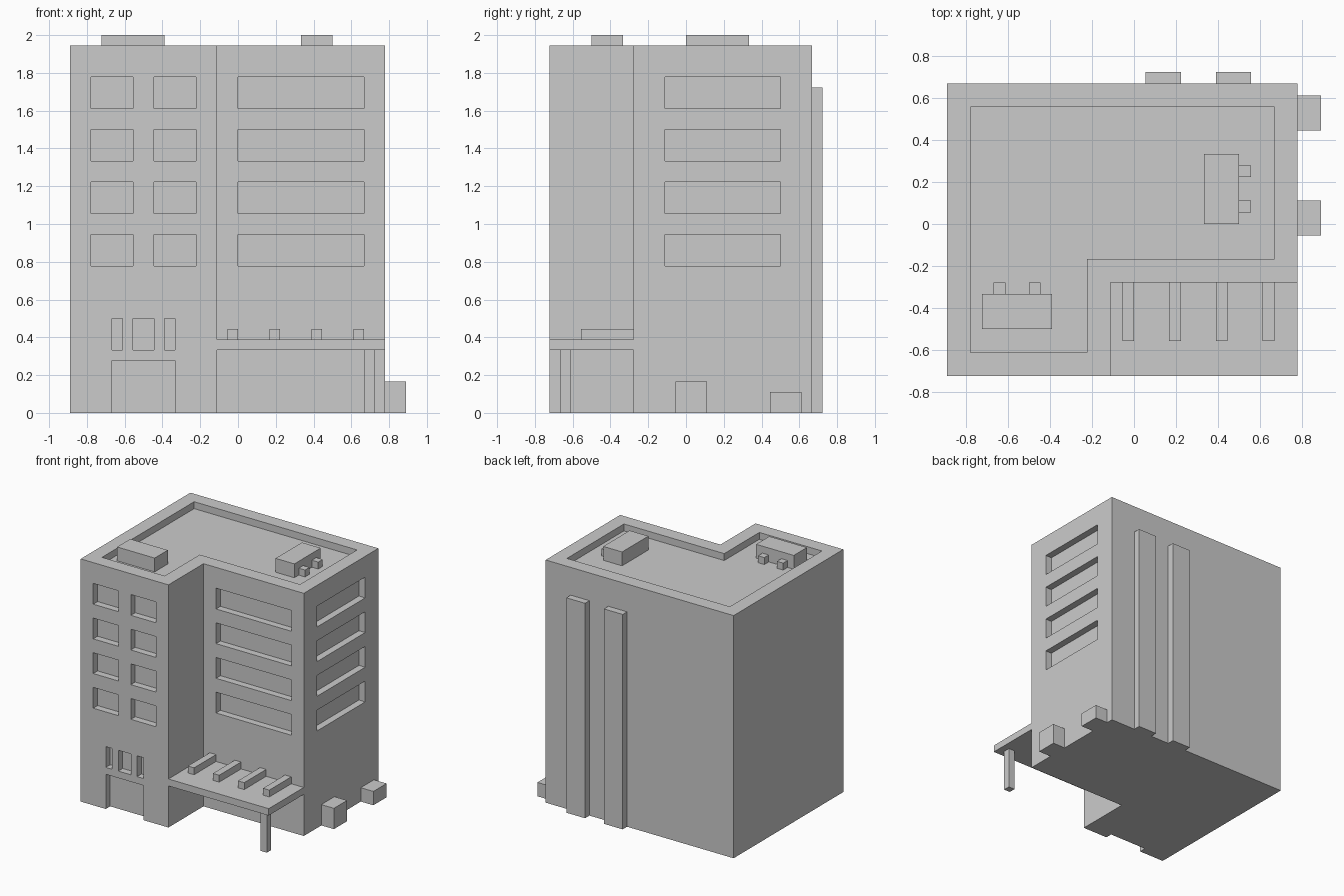
import bpy, bmesh

if "Cube" in bpy.data.objects:
    bpy.data.objects.remove(bpy.data.objects["Cube"])

U = 1 / 18  # the building sits on a regular module

concrete = bpy.data.materials.new("plain grey")
concrete.diffuse_color = (0.6, 0.6, 0.6, 1)
concrete.use_nodes = True
concrete.node_tree.nodes["Principled BSDF"].inputs["Base Color"].default_value = concrete.diffuse_color


def make(name, bm):
    """Scale from modules to units and turn a bmesh into an object."""
    bmesh.ops.scale(bm, vec=(U, U, U), verts=bm.verts)
    bmesh.ops.recalc_face_normals(bm, faces=bm.faces)
    me = bpy.data.meshes.new(name)
    bm.to_mesh(me)
    bm.free()
    me.materials.append(concrete)
    ob = bpy.data.objects.new(name, me)
    bpy.context.collection.objects.link(ob)
    return ob


def add_prism(bm, outline, z0, z1):
    face = bm.faces.new([bm.verts.new((x, y, z0)) for x, y in outline])
    top = bmesh.ops.extrude_face_region(bm, geom=[face])["geom"]
    verts = [g for g in top if isinstance(g, bmesh.types.BMVert)]
    bmesh.ops.translate(bm, vec=(0, 0, z1 - z0), verts=verts)


def add_box(bm, x0, x1, y0, y1, z0, z1):
    add_prism(bm, [(x0, y0), (x1, y0), (x1, y1), (x0, y1)], z0, z1)


def box(name, *dims):
    bm = bmesh.new()
    add_box(bm, *dims)
    return make(name, bm)


def l_shape(d):
    """L-shaped floor plan, inset by d."""
    return [(-16 + d, -13 + d), (-2 - d, -13 + d), (-2 - d, -5 + d),
            (14 - d, -5 + d), (14 - d, 12 - d), (-16 + d, 12 - d)]


# Main block
bm = bmesh.new()
add_prism(bm, l_shape(0), 0, 35)
building = make("building", bm)

# Recesses: roof well, windows, doorway
bm = bmesh.new()
add_prism(bm, l_shape(2), 34, 36)
for z in (14, 19, 24, 29):
    add_box(bm, -14, -10, -14, -12, z, z + 3)
    add_box(bm, -8, -4, -14, -12, z, z + 3)
    add_box(bm, 0, 12, -6, -4, z, z + 3)
    add_box(bm, 13, 15, -2, 9, z, z + 3)
for x0, x1 in ((-12, -11), (-10, -8), (-7, -6)):
    add_box(bm, x0, x1, -14, -12, 6, 9)
add_box(bm, -12, -6, -14, -12, -1, 5)
cutter = make("recess_cutter", bm)
cutter.hide_render = True

mod = building.modifiers.new("recesses", 'BOOLEAN')
mod.operation = 'DIFFERENCE'
mod.solver = 'EXACT'
mod.object = cutter
bpy.context.view_layer.objects.active = building
bpy.ops.object.modifier_apply(modifier=mod.name)
bpy.data.objects.remove(cutter)

# Entrance canopy with beams and a corner post
box("canopy_slab", -2, 14, -13, -5, 6, 7)
for i in range(4):
    box(f"canopy_beam_{i + 1}", -1 + 4 * i, 4 * i, -10, -5, 7, 8)
box("canopy_post", 12, 13, -12, -11, 0, 6)

# Ducts up the rear wall
box("rear_duct_1", 1, 4, 12, 13, 0, 31)
box("rear_duct_2", 7, 10, 12, 13, 0, 31)

# Utility boxes by the right wall
box("utility_box_tall", 14, 16, -1, 2, 0, 3)
box("utility_box_low", 14, 16, 8, 11, 0, 2)

# Rooftop units with small vents
box("roof_unit_left", -13, -7, -9, -6, 34, 36)
box("roof_unit_right", 6, 9, 0, 6, 34, 36)
for i, x in enumerate((-12, -9)):
    box(f"left_unit_vent_{i + 1}", x, x + 1, -6, -5, 34, 35)
for i, y in enumerate((1, 4)):
    box(f"right_unit_vent_{i + 1}", 9, 10, y, y + 1, 34, 35)
